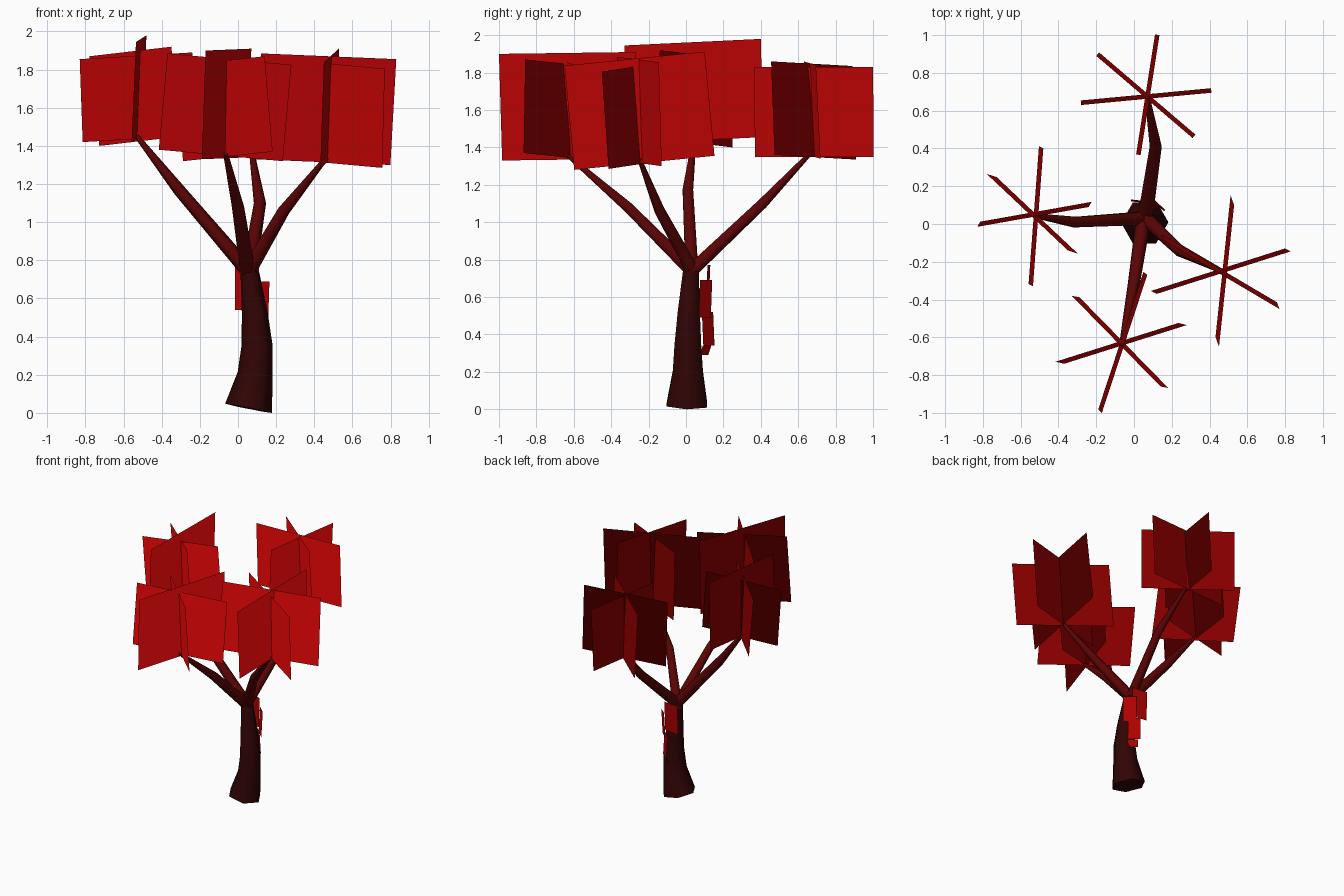
import bpy, math
from mathutils import Vector

if "Cube" in bpy.data.objects:
    bpy.data.objects.remove(bpy.data.objects["Cube"])


def material(name, rgb):
    m = bpy.data.materials.new(name)
    m.diffuse_color = (*rgb, 1)
    m.use_nodes = True
    m.node_tree.nodes["Principled BSDF"].inputs["Base Color"].default_value = m.diffuse_color
    return m


BARK = material("dark bark", (0.030, 0.0012, 0.0012))
BRANCH = material("red brown branch", (0.105, 0.0012, 0.0012))
LEAF = material("crimson leaf", (0.43, 0.0003, 0.0005))


def make(name, verts, faces, mat):
    me = bpy.data.meshes.new(name)
    me.from_pydata(verts, [], faces)
    me.materials.append(mat)
    ob = bpy.data.objects.new(name, me)
    bpy.context.collection.objects.link(ob)
    return ob


def tube(name, path, radii, mat, n=6):
    """Tapered six-sided limb swept along a path, capped at both ends."""
    pts = [Vector(p) for p in path]
    verts, faces = [], []
    for i, (p, r) in enumerate(zip(pts, radii)):
        t = (pts[min(i + 1, len(pts) - 1)] - pts[max(i - 1, 0)]).normalized()
        v = t.cross(Vector((1, 0, 0))).normalized()
        u = v.cross(t)
        for k in range(n):
            a = 2 * math.pi * k / n
            verts.append(p + r * (math.cos(a) * u + math.sin(a) * v))
    for i in range(len(pts) - 1):
        for k in range(n):
            a, b = i * n + k, i * n + (k + 1) % n
            faces.append((a, b, b + n, a + n))
    faces.append(tuple(reversed(range(n))))
    faces.append(tuple(range(len(verts) - n, len(verts))))
    ob = make(name, verts, faces, mat)
    bpy.ops.object.select_all(action='DESELECT')
    ob.select_set(True)
    bpy.context.view_layer.objects.active = ob
    bpy.ops.object.mode_set(mode='EDIT')
    bpy.ops.mesh.select_all(action='SELECT')
    bpy.ops.mesh.normals_make_consistent(inside=False)
    bpy.ops.object.mode_set(mode='OBJECT')
    bpy.ops.object.shade_smooth_by_angle(angle=math.radians(65))
    return ob


def card(name, px, py, qx, qy, zp, zq, h, slip, lean=0.024):
    """Flat upright card: top edge p-q, bottom edge slid along and leaned."""
    p, q = Vector((px, py, zp)), Vector((qx, qy, zq))
    d = Vector((qx - px, qy - py, 0)).normalized()
    off = d * slip + Vector((-d.y, d.x, 0)) * lean
    up = Vector((0, 0, h))
    return make(name, [p + off, q + off, q + up, p + up], [(0, 1, 2, 3)], LEAF)


def soften_foliage(ob):
    """Tilt the shading normals of a leaf card upward, as foliage cards have."""
    me = ob.data
    me.polygons[0].use_smooth = True
    n = (me.polygons[0].normal + Vector((0, 0, 1.2))).normalized()
    me.normals_split_custom_set_from_vertices([n] * len(me.vertices))


# Trunk
tube("trunk", [(0.055, 0.005, 0.024), (0.09, 0.01, 0.2), (0.1, 0.01, 0.35),
               (0.088, 0.015, 0.52), (0.062, 0.026, 0.735)],
     [0.125, 0.093, 0.082, 0.068, 0.049], BARK)

# Collar where the branches gather
tube("branch_collar", [(0.06, 0.026, 0.71), (0.055, 0.03, 0.80)],
     [0.046, 0.040], BRANCH)

# Branches: base, elbow, tip
branches = {
    "left": [(0.04, 0.03, 0.76), (-0.31, 0.01, 1.17), (-0.53, 0.045, 1.45)],
    "back": [(0.06, 0.04, 0.75), (0.115, 0.41, 1.10), (0.07, 0.675, 1.38)],
    "right": [(0.06, 0.03, 0.75), (0.24, -0.14, 1.06), (0.465, -0.25, 1.34)],
    "front": [(0.05, 0.02, 0.75), (0.0, -0.31, 1.08), (-0.065, -0.635, 1.36)],
}
for side, path in branches.items():
    tube(side + "_branch", path, [0.040, 0.032, 0.013], BRANCH)

# Leaf clusters: three crossed cards each
# (top edge p, top edge q, bottom heights, card height, slip of bottom edge)
clusters = {
    "left": [(-.83, -.015, -.24, .09, 1.42, 1.455, .435, .02),
             (-.78, .265, -.35, -.14, 1.40, 1.45, .47, .05),
             (-.535, -.33, -.48, .40, 1.42, 1.455, .525, .01)],
    "back": [(-.28, .63, .41, .695, 1.36, 1.34, .5, 0),
             (-.2, .89, .31, .455, 1.335, 1.36, .5, 0),
             (.035, .365, .135, 1.0, 1.35, 1.35, .48, 0)],
    "right": [(.12, -.37, .83, -.145, 1.33, 1.30, .555, -.025),
              (.16, -.09, .77, -.45, 1.34, 1.285, .52, -.03),
              (.45, -.65, .53, .10, 1.28, 1.355, .557, .05)],
    "front": [(-.37, -.74, .28, -.535, 1.38, 1.32, .505, -.04),
              (-.33, -.38, .14, -.86, 1.32, 1.37, .5, .035),
              (-.17, -1.0, .07, -.27, 1.33, 1.34, .57, .01)],
}
for side, cards in clusters.items():
    for i, c in enumerate(cards):
        soften_foliage(card(f"{side}_leaf_{i + 1}", *c))

# Small plates on the back of the trunk
card("upper_plate", .11, .115, -.015, .13, .54, .54, .23, 0, .01)
card("middle_plate", .165, .075, .095, .14, .49, .49, .20, 0, .01)
card("lower_plate", .13, .085, .06, .145, .34, .34, .18, 0, -.01)
card("lower_plate_fold", .13, .09, .075, .135, .29, .29, .05, 0, .02)
